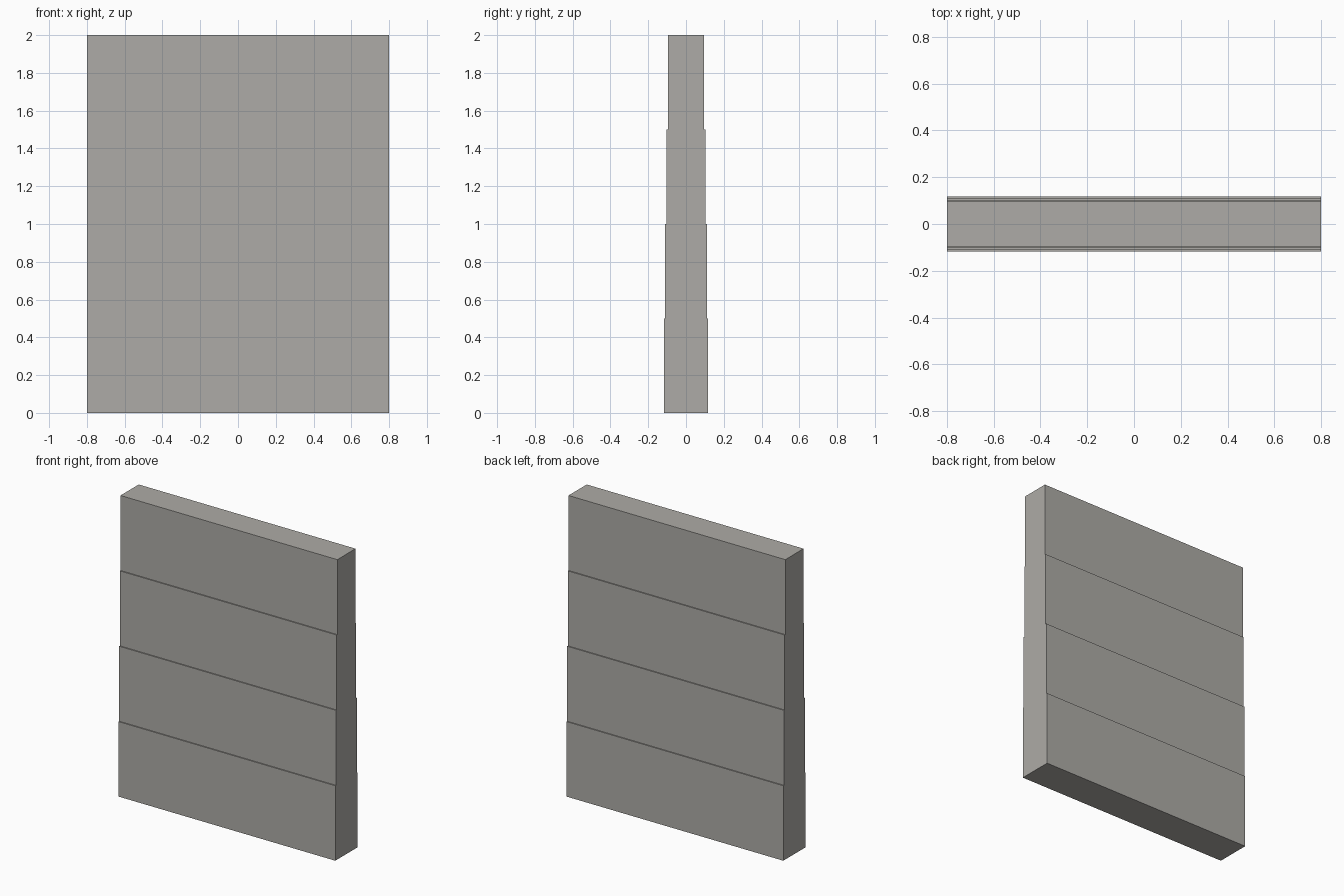
import bpy, bmesh

if "Cube" in bpy.data.objects:
    bpy.data.objects.remove(bpy.data.objects["Cube"])

HALF_LENGTH = 0.80
TIER_HEIGHT = 0.50
HALF_DEPTHS = (0.117, 0.110, 0.103, 0.096)  # bottom tier to top tier

stone = bpy.data.materials.new("warm_grey_stone")
stone.diffuse_color = (0.42, 0.41, 0.385, 1.0)
stone.use_nodes = True
stone.node_tree.nodes["Principled BSDF"].inputs["Base Color"].default_value = stone.diffuse_color

# Stepped half profile, one vertical riser per tier
side = []
for i, d in enumerate(HALF_DEPTHS):
    side += [(d, i * TIER_HEIGHT), (d, (i + 1) * TIER_HEIGHT)]
# Mirror it to close the cross-section
profile = side + [(-y, z) for y, z in reversed(side)]

# Stepped wall: the cross-section extruded along x
bm = bmesh.new()
end = bm.faces.new([bm.verts.new((-HALF_LENGTH, y, z)) for y, z in profile])
ext = bmesh.ops.extrude_face_region(bm, geom=[end], use_keep_orig=True)
moved = [v for v in ext["geom"] if isinstance(v, bmesh.types.BMVert)]
bmesh.ops.translate(bm, verts=moved, vec=(2 * HALF_LENGTH, 0, 0))
bmesh.ops.recalc_face_normals(bm, faces=bm.faces)

mesh = bpy.data.meshes.new("stepped_wall")
bm.to_mesh(mesh)
bm.free()
mesh.materials.append(stone)
wall = bpy.data.objects.new("stepped_wall", mesh)
bpy.context.collection.objects.link(wall)
